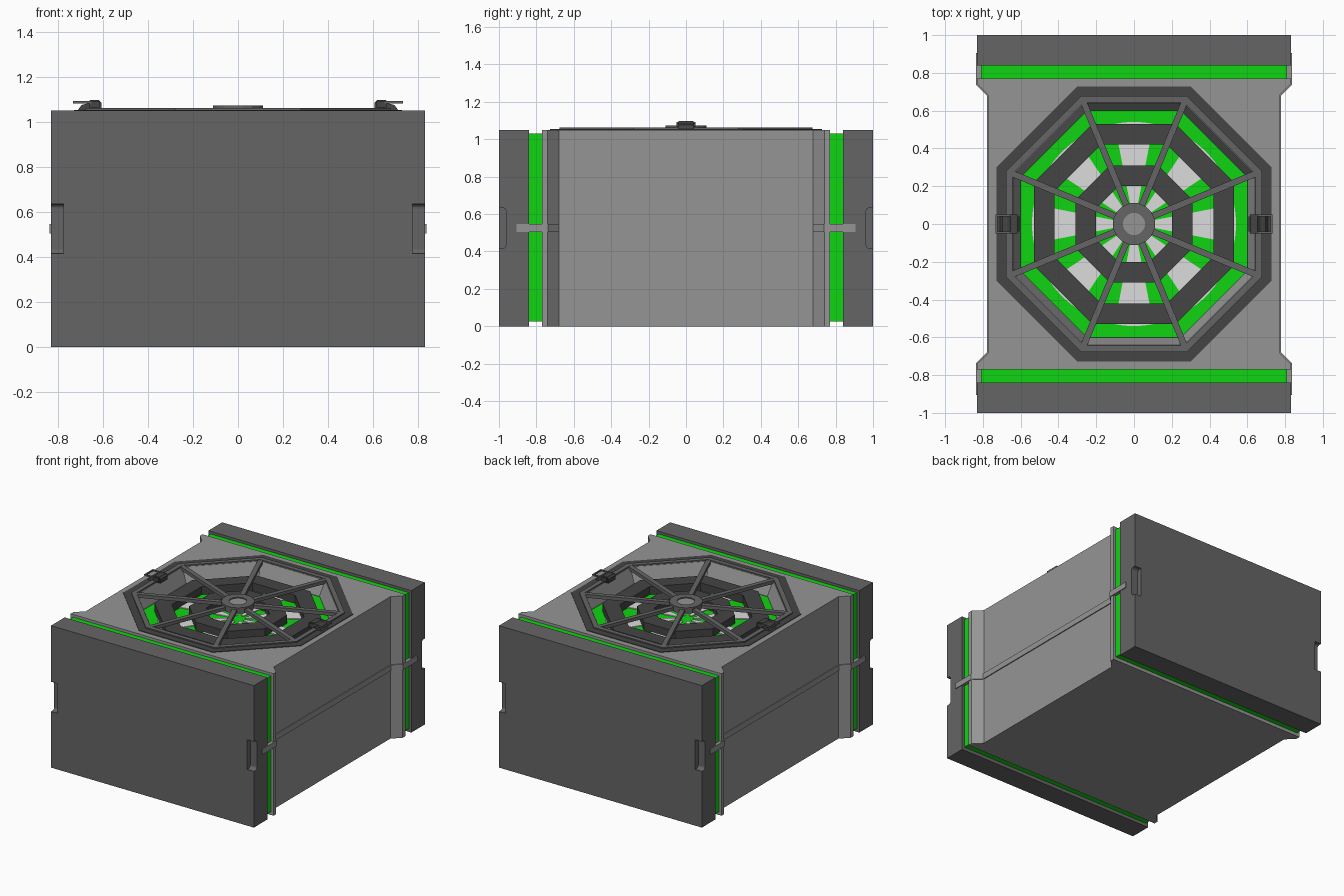
import bpy, bmesh, math
from mathutils import Matrix, Vector

if "Cube" in bpy.data.objects:
    bpy.data.objects.remove(bpy.data.objects["Cube"])


def material(name, rgb):
    m = bpy.data.materials.new(name)
    m.diffuse_color = (*rgb, 1)
    m.use_nodes = True
    m.node_tree.nodes["Principled BSDF"].inputs["Base Color"].default_value = m.diffuse_color
    return m


LIGHT = material("light_grey", (0.30, 0.30, 0.30))
MID = material("mid_grey", (0.13, 0.13, 0.13))
DARK = material("dark_grey", (0.058, 0.058, 0.058))
GREEN = material("bright_green", (0.005, 0.66, 0.006))
WHITE = material("white", (0.72, 0.72, 0.72))


def finish(bm, name, mat):
    bmesh.ops.recalc_face_normals(bm, faces=bm.faces[:])
    me = bpy.data.meshes.new(name)
    bm.to_mesh(me)
    bm.free()
    ob = bpy.data.objects.new(name, me)
    me.materials.append(mat)
    bpy.context.collection.objects.link(ob)
    return ob


def box(name, lo, hi, mat, rot=0.0, round_x=0.0):
    """Box between two corners, optionally turned about z or rounded along x."""
    bm = bmesh.new()
    lo, hi = Vector(lo), Vector(hi)
    bmesh.ops.create_cube(bm, size=1)
    for v in bm.verts:
        v.co = [(lo[i] + hi[i]) / 2 + v.co[i] * (hi[i] - lo[i]) for i in range(3)]
    if round_x:
        edges = [e for e in bm.edges if abs(e.verts[0].co.x - e.verts[1].co.x) > 1e-4]
        bmesh.ops.bevel(bm, geom=edges, offset=round_x, segments=4, profile=0.5, affect='EDGES')
    bm.transform(Matrix.Rotation(rot, 4, 'Z'))
    return finish(bm, name, mat)


def prism(name, pts, z0, z1, mat):
    """Outline in x, y pulled up along z."""
    bm = bmesh.new()
    f = bm.faces.new([bm.verts.new((x, y, z0)) for x, y in pts])
    up = bmesh.ops.extrude_face_region(bm, geom=[f])['geom']
    bmesh.ops.translate(bm, vec=(0, 0, z1 - z0),
                        verts=[v for v in up if isinstance(v, bmesh.types.BMVert)])
    return finish(bm, name, mat)


def ring(name, profile, mat, n=8):
    """Closed (apothem, z) profile swept round n flat sides."""
    bm = bmesh.new()
    loops = []
    for k in range(n):
        a = (k + 0.5) * 2 * math.pi / n
        c = 1 / math.cos(math.pi / n)
        loops.append([bm.verts.new((r * c * math.cos(a), r * c * math.sin(a), z)) for r, z in profile])
    m = len(profile)
    for k in range(n):
        p, q = loops[k], loops[(k + 1) % n]
        for i in range(m):
            j = (i + 1) % m
            bm.faces.new((p[i], q[i], q[j], p[j]))
    return finish(bm, name, mat)


def octagon(r, n=8):
    c = r / math.cos(math.pi / n)
    return [(c * math.cos((k + .5) * 2 * math.pi / n), c * math.sin((k + .5) * 2 * math.pi / n))
            for k in range(n)]


def flat_ring(name, r0, r1, z0, z1, mat, n=8):
    return ring(name, [(r0, z0), (r1, z0), (r1, z1), (r0, z1)], mat, n)


def cut(ob, cutter):
    cutter.hide_render = True
    mod = ob.modifiers.new("cut", 'BOOLEAN')
    mod.operation = 'DIFFERENCE'
    mod.solver = 'EXACT'
    mod.object = cutter
    bpy.context.view_layer.objects.active = ob
    bpy.ops.object.modifier_apply(modifier=mod.name)
    bpy.data.objects.remove(cutter)


# main body with flared corners and an octagonal well in the top
half = [(0.83, -0.77), (0.83, -0.74), (0.77, -0.68), (0.77, 0.68), (0.83, 0.74), (0.83, 0.77)]
body = prism("body", half + [(-x, y) for x, y in reversed(half)], 0, 1.05, LIGHT)
FLOOR = 0.94
cut(body, prism("well_cutter", octagon(0.645), FLOOR - 0.01, 1.2, LIGHT))

# sloping liner and green floor of the well
ring("well_liner", [(0.648, 1.052), (0.648, FLOOR - 0.005), (0.60, FLOOR - 0.005),
                    (0.60, FLOOR + 0.01), (0.64, 1.052)], LIGHT)
prism("well_floor", octagon(0.61), FLOOR - 0.008, FLOOR, GREEN)

# end plates with notched corners, and green seals
for s, side in ((-1, "front"), (1, "back")):
    y0, y1 = sorted((s * 0.84, s * 1.0))
    plate = box(side + "_plate", (-0.83, y0, 0), (0.83, y1, 1.05), MID)
    for t in (-1, 1):
        x0, x1 = sorted((t * 0.775, t * 0.9))
        n0, n1 = sorted((s * 0.963, s * 1.1))
        cut(plate, box("notch_cutter", (x0, n0, 0.415), (x1, n1, 0.635), MID, round_x=0.02))
    y0, y1 = sorted((s * 0.765, s * 0.845))
    box(side + "_seal", (-0.81, y0, 0.025), (0.81, y1, 1.03), GREEN)

# side rails following the body outline
rail = [(0.836, -0.905), (0.836, -0.737), (0.777, -0.678), (0.777, 0.678), (0.836, 0.737), (0.836, 0.905)]
for t, side in ((-1, "left"), (1, "right")):
    outline = rail + [(x - 0.025, y) for x, y in reversed(rail)]
    prism(side + "_rail", [(t * x, y) for x, y in outline], 0.505, 0.547, LIGHT)

# fan blades on the well floor
for k in range(8):
    a = k * math.pi / 4
    w = math.radians(11)
    arc = [a - w + 2 * w * i / 6 for i in range(7)]
    pts = [(0.54 * math.cos(b), 0.54 * math.sin(b)) for b in arc]
    pts += [(0.05 * math.cos(b), 0.05 * math.sin(b)) for b in (arc[-1], arc[0])]
    prism("fan_blade", pts, FLOOR - 0.001, FLOOR + 0.006, WHITE)

# dark octagonal baffles
flat_ring("outer_baffle", 0.53, 0.42, FLOOR, 1.0, DARK)
flat_ring("inner_baffle", 0.31, 0.20, FLOOR, 1.0, DARK)

# rim around the well
flat_ring("outer_rim", 0.728, 0.67, 1.04, 1.054, DARK)
flat_ring("inner_rim", 0.677, 0.643, 1.03, 1.062, MID)

# spokes and hub
for k in range(8):
    box("spoke", (0.09, -0.017, 1.035), (0.695, 0.017, 1.06), MID, rot=(k + 0.5) * math.pi / 4)
flat_ring("hub", 0.11, 0.058, 1.03, 1.073, MID, 16)
prism("hub_cap", octagon(0.06, 16), 1.03, 1.066, LIGHT)

# latches at left and right: slanted block, cross pin and wire handle
for t, side in ((-1, "left"), (1, "right")):
    bm = bmesh.new()
    prof = [(0.605, 1.055), (0.605, 1.085), (0.618, 1.098), (0.655, 1.098), (0.67, 1.082),
            (0.695, 1.075), (0.712, 1.052)]
    f = bm.faces.new([bm.verts.new((t * x, -0.04, z)) for x, z in prof])
    up = bmesh.ops.extrude_face_region(bm, geom=[f])['geom']
    bmesh.ops.translate(bm, vec=(0, 0.08, 0), verts=[v for v in up if isinstance(v, bmesh.types.BMVert)])
    finish(bm, side + "_latch", DARK)
    x0, x1 = sorted((t * 0.615, t * 0.66))
    box(side + "_latch_pin", (x0, -0.05, 1.065), (x1, 0.05, 1.093), DARK)
    for y in (-0.046, 0.046):
        h0, h1 = sorted((t * 0.65, t * 0.733))
        box(side + "_handle_arm", (h0, y - 0.005, 1.083), (h1, y + 0.005, 1.093), MID)
    h0, h1 = sorted((t * 0.723, t * 0.733))
    box(side + "_handle_bar", (h0, -0.051, 1.083), (h1, 0.051, 1.093), MID)
